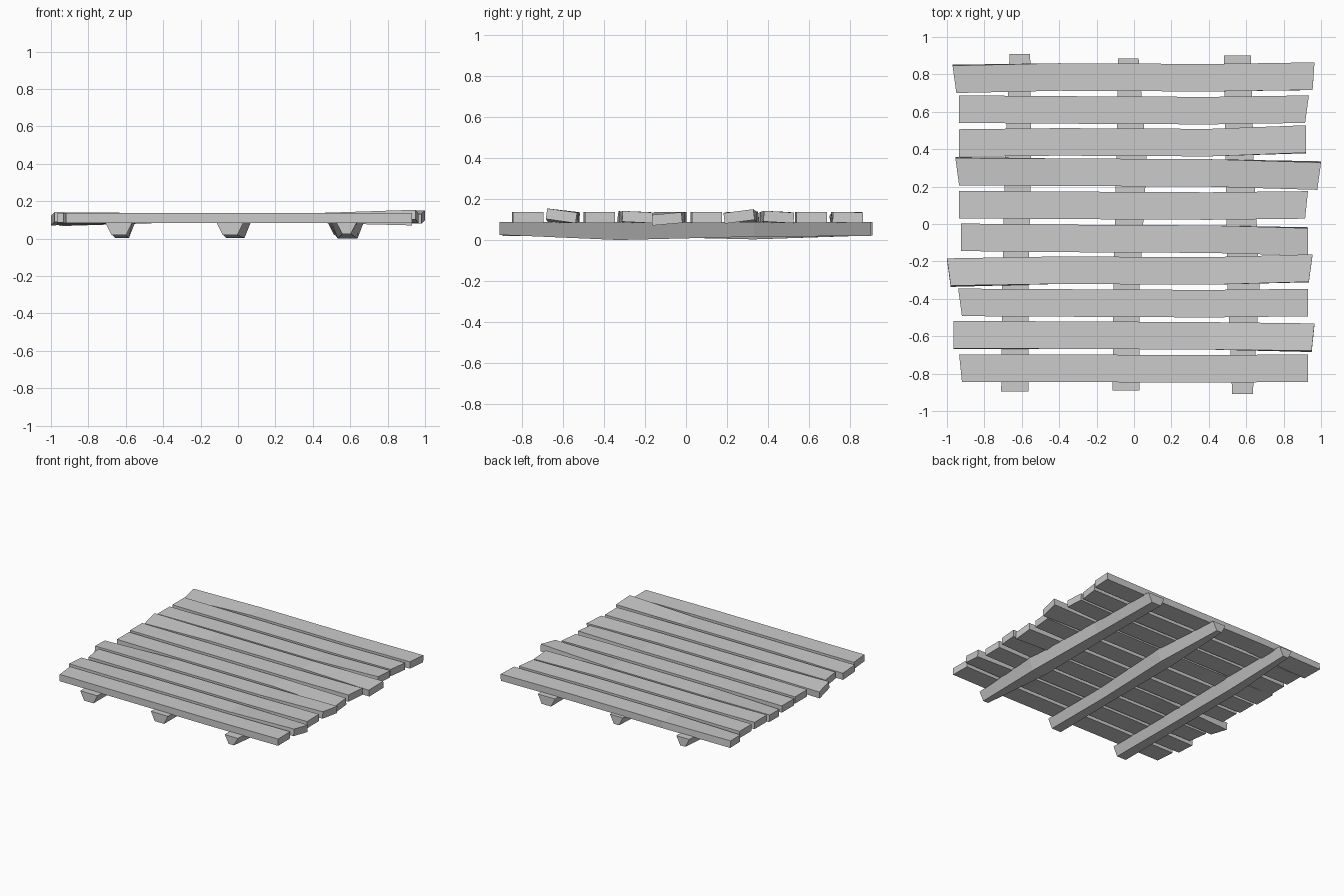
import bpy
from math import sin, cos

if "Cube" in bpy.data.objects:
    bpy.data.objects.remove(bpy.data.objects["Cube"])


def loft(name, sections):
    """Skin a row of four-cornered cross-sections and cap both ends."""
    verts = [p for s in sections for p in s]
    n = len(sections)
    faces = [(0, 1, 2, 3), tuple(4 * n - 1 - k for k in range(4))]
    for i in range(n - 1):
        for k in range(4):
            a, b = 4 * i + k, 4 * i + (k + 1) % 4
            faces.append((a, a + 4, b + 4, b))
    mesh = bpy.data.meshes.new(name)
    mesh.from_pydata(verts, [], faces)
    mesh.update()
    obj = bpy.data.objects.new(name, mesh)
    bpy.context.collection.objects.link(obj)
    return obj


def plank_section(x_lo, x_hi, y, z, tilt, w=0.147, h=0.052):
    """Rectangle across a plank, rolled by tilt; front and back edge x may differ."""
    pts = []
    for sy, sz in ((-1, -1), (1, -1), (1, 1), (-1, 1)):
        dy, dz = sy * w / 2, sz * h / 2
        pts.append((x_hi if sy > 0 else x_lo,
                    y + dy * cos(tilt) - dz * sin(tilt),
                    z + dy * sin(tilt) + dz * cos(tilt)))
    return pts


# Deck planks, back to front: centre y, then for the left and right end:
# (front-edge x, back-edge x, y shift, z shift, roll)
planks = [
    (0.784, (-.95, -.97, -.008, -.010, .10), (.955, .965, .006, 0, -.02)),
    (0.608, (-.935, -.935, .006, 0, 0), (.915, .935, .006, 0, 0)),
    (0.437, (-.935, -.935, -.004, 0, 0), (.92, .92, .016, .002, -.06)),
    (0.275, (-.935, -.955, .007, -.006, .12), (.98, 1.0, -.016, .005, .13)),
    (0.098, (-.935, -.935, .005, 0, 0), (.915, .93, .004, 0, 0)),
    (-0.079, (-.925, -.925, .008, 0, 0), (.93, .93, -.014, -.007, .09)),
    (-0.249, (-.98, -1.0, -.011, -.004, -.13), (.935, .955, .012, .002, -.05)),
    (-0.424, (-.92, -.94, .005, 0, 0), (.93, .93, .004, 0, 0)),
    (-0.596, (-.965, -.965, .003, -.003, -.06), (.95, .965, -.012, .008, -.14)),
    (-0.773, (-.92, -.935, .003, 0, 0), (.93, .93, .003, 0, 0)),
]
ZC = 0.11
for i, (y, left, right) in enumerate(planks):
    lf, lb, ly, lz, lr = left
    rf, rb, ry, rz, rr = right
    loft(f"deck_plank_{i + 1}", [
        plank_section(lf, lb, y + ly, ZC + lz, lr),
        plank_section(-0.4, -0.4, y + .002, ZC, 0),
        plank_section(0.4, 0.4, y - .002, ZC, 0),
        plank_section(rf, rb, y + ry, ZC + rz, rr),
    ])

# Tapered bearers underneath: (y, left x, right x, bottom z) from front to back
bearers = {
    "left_bearer": [(-.895, -.71, -.565, .02), (-.33, -.705, -.565, .018),
                    (.33, -.69, -.55, .003), (.91, -.665, -.555, .022)],
    "middle_bearer": [(-.89, -.115, .03, .02), (-.33, -.11, .03, .018),
                      (.33, -.095, .068, .003), (.885, -.085, .025, .022)],
    "right_bearer": [(-.91, .525, .635, .025), (-.33, .50, .672, 0),
                     (.33, .49, .64, .016), (.90, .48, .625, .02)],
}
for name, rows in bearers.items():
    loft(name, [[(x1 - .033, y, zb), (x0 + .033, y, zb), (x0, y, .087), (x1, y, .087)]
                for y, x0, x1, zb in rows])

# Make all face directions point outward
import bmesh
for obj in bpy.context.collection.objects:
    bm = bmesh.new()
    bm.from_mesh(obj.data)
    bmesh.ops.recalc_face_normals(bm, faces=bm.faces)
    bm.to_mesh(obj.data)
    bm.free()
